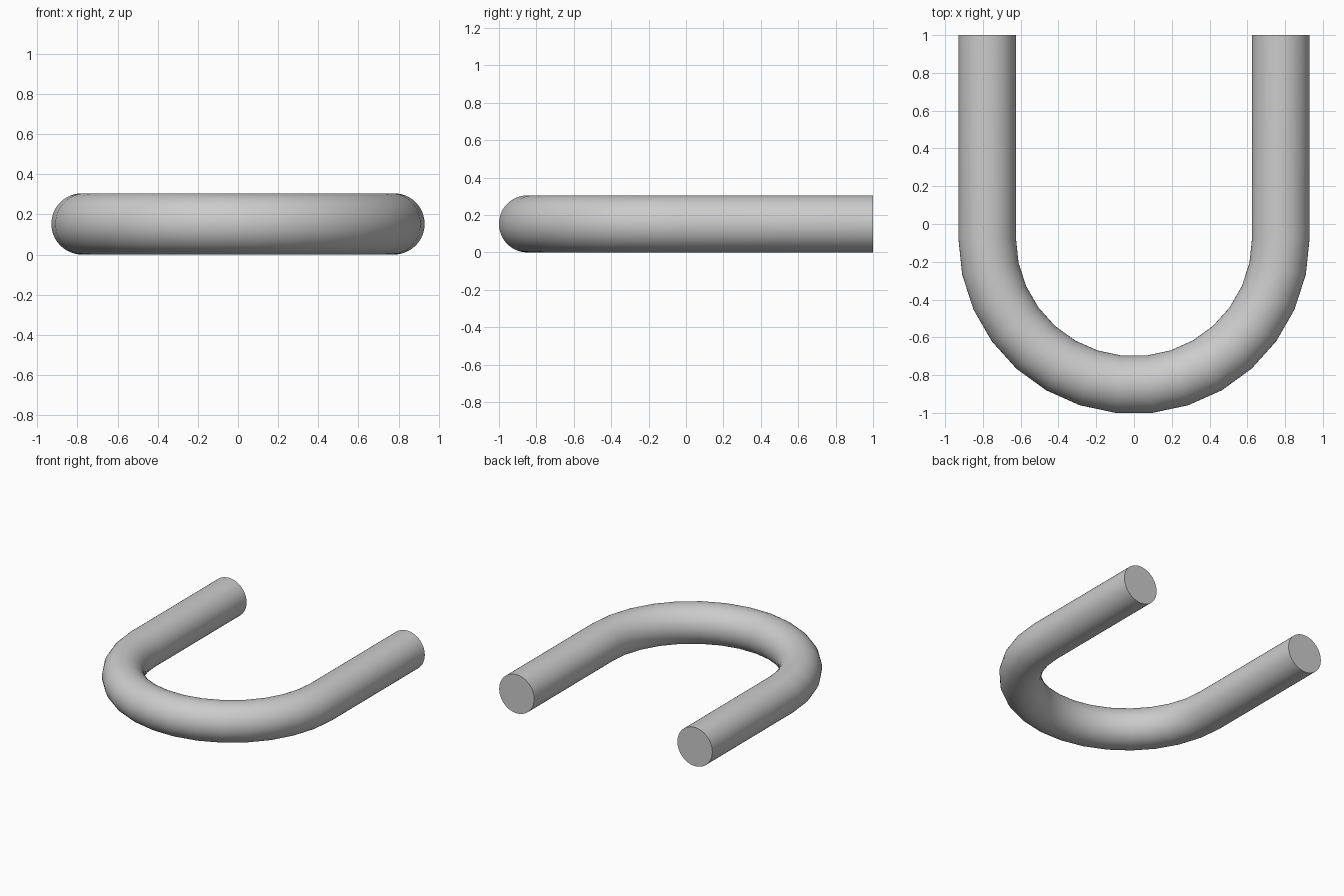
import bpy, bmesh
from math import sin, cos, pi

if "Cube" in bpy.data.objects:
    bpy.data.objects.remove(bpy.data.objects["Cube"])

TUBE_R = 0.1525     # radius of the round bar
BEND_R = 0.7775     # centreline radius of the bend
BEND_Y = -0.075     # y of the bend centre
BEND_STEPS = 15
SIDES = 48

# Centreline stations: (x, y, outward direction x, outward direction y)
stations = [(-BEND_R, 1.0, -1.0, 0.0)]
for i in range(BEND_STEPS + 1):
    a = pi + pi * i / BEND_STEPS
    stations.append((BEND_R * cos(a), BEND_Y + BEND_R * sin(a), cos(a), sin(a)))
stations.append((BEND_R, 1.0, 1.0, 0.0))

# Sweep a circular section along the stations
bm = bmesh.new()
rings = []
for x, y, dx, dy in stations:
    ring = []
    for k in range(SIDES):
        t = 2 * pi * k / SIDES
        r = TUBE_R * cos(t)
        ring.append(bm.verts.new((x + dx * r, y + dy * r, TUBE_R + TUBE_R * sin(t))))
    rings.append(ring)
for a, b in zip(rings, rings[1:]):
    for k in range(SIDES):
        n = (k + 1) % SIDES
        bm.faces.new((a[k], a[n], b[n], b[k]))

# Flat end caps
bm.faces.new(rings[0])
bm.faces.new(rings[-1])
bmesh.ops.recalc_face_normals(bm, faces=bm.faces)

mesh = bpy.data.meshes.new("u_shaped_bar")
bm.to_mesh(mesh)
bm.free()
bar = bpy.data.objects.new("u_shaped_bar", mesh)
bpy.context.collection.objects.link(bar)

# Smooth tube with crisp cap edges
bpy.context.view_layer.objects.active = bar
bar.select_set(True)
bpy.ops.object.shade_smooth_by_angle(angle=pi / 6)
